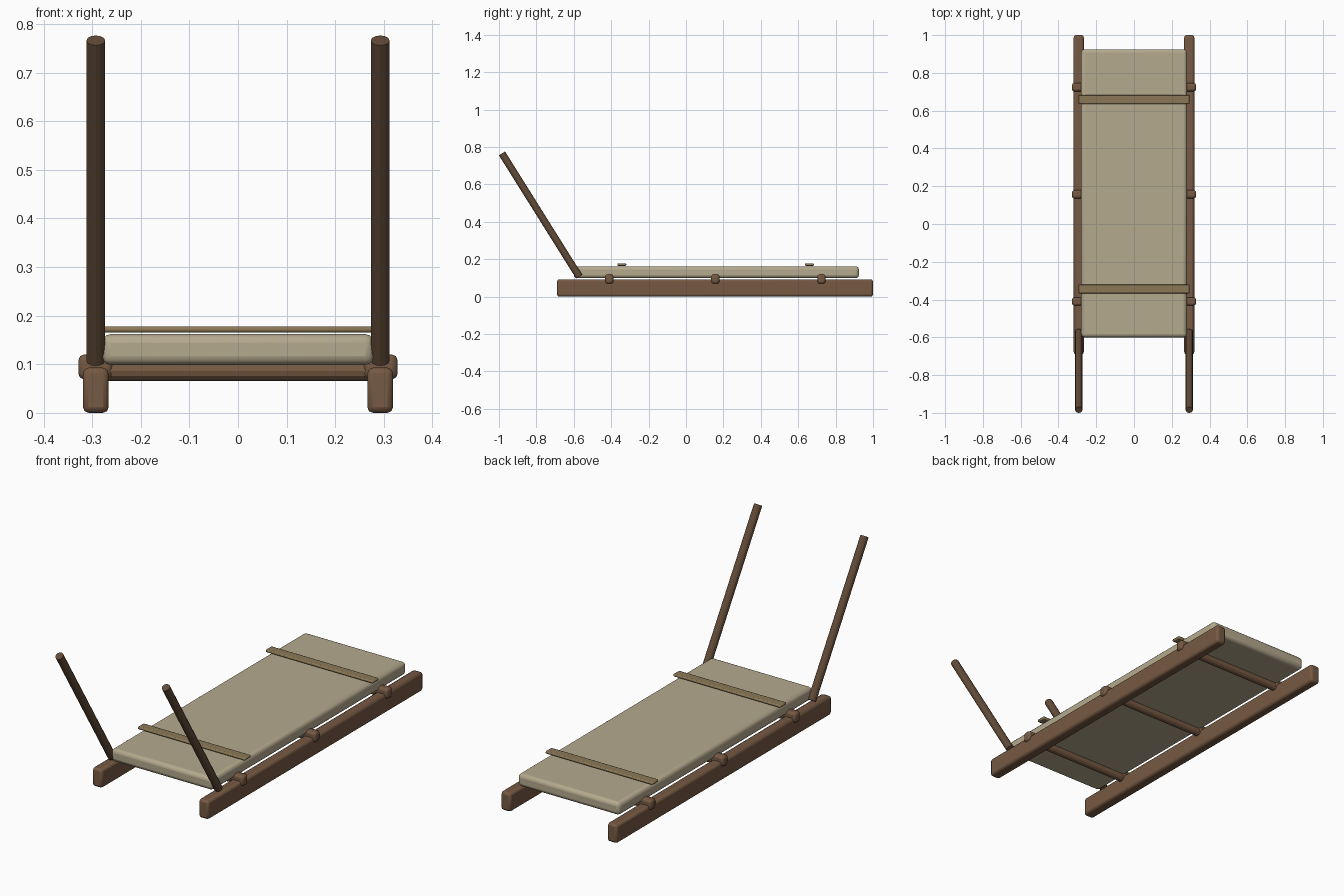
import bpy
from mathutils import Vector

if "Cube" in bpy.data.objects:
    bpy.data.objects.remove(bpy.data.objects["Cube"])


def material(name, rgb):
    m = bpy.data.materials.new(name)
    m.diffuse_color = (*rgb, 1)
    m.use_nodes = True
    m.node_tree.nodes["Principled BSDF"].inputs["Base Color"].default_value = m.diffuse_color
    return m


WOOD = material("wood", (0.18, 0.10, 0.055))
DARK = material("dark_wood", (0.125, 0.072, 0.04))
CANVAS = material("canvas", (0.46, 0.40, 0.27))
STRAP = material("strap_leather", (0.26, 0.19, 0.095))


def box(name, lo, hi, bevel, segments, mat):
    """Bevelled box spanning two opposite corners."""
    lo, hi = Vector(lo), Vector(hi)
    bpy.ops.mesh.primitive_cube_add(size=1, location=(lo + hi) / 2)
    ob = bpy.context.object
    ob.name = name
    ob.scale = hi - lo
    bpy.ops.object.transform_apply(location=False, rotation=False, scale=True)
    mod = ob.modifiers.new("rounded_edges", 'BEVEL')
    mod.width = bevel
    mod.segments = segments
    ob.data.materials.append(mat)
    bpy.ops.object.shade_smooth_by_angle()
    return ob


def pole(name, a, b, radius, mat):
    """Round pole running from a to b."""
    a, b = Vector(a), Vector(b)
    bpy.ops.mesh.primitive_cylinder_add(vertices=12, radius=radius,
                                        depth=(b - a).length, location=(a + b) / 2)
    ob = bpy.context.object
    ob.name = name
    ob.rotation_euler = (b - a).to_track_quat('Z', 'Y').to_euler()
    ob.data.materials.append(mat)
    return ob


BAR_Y = (-0.41, 0.157, 0.724)

for side, s in (("left", -1), ("right", 1)):
    x = s * 0.2925
    # Ground runner
    box(f"runner_{side}", (x - 0.0265, -0.69, 0), (x + 0.0265, 1.0, 0.093),
        0.012, 2, WOOD)
    # Slanted pulling handle
    pole(f"handle_{side}", (x, -0.571, 0.107), (x, -0.984, 0.766), 0.0193, DARK)
    # Lashings where the crossbars meet the runner
    for i, y in enumerate(BAR_Y):
        box(f"lashing_{side}_{i + 1}", (x - 0.036, y - 0.022, 0.069),
            (x + 0.036, y + 0.022, 0.12), 0.012, 2, WOOD)

# Crossbars under the bed
for i, y in enumerate(BAR_Y):
    pole(f"crossbar_{i + 1}", (-0.29, y, 0.086), (0.29, y, 0.086), 0.02, WOOD)

# Padded bed
box("bed", (-0.28, -0.60, 0.099), (0.28, 0.925, 0.162), 0.018, 3, CANVAS)

# Straps across the bed
for i, y in enumerate((-0.343, 0.66)):
    box(f"strap_{i + 1}", (-0.295, y - 0.024, 0.165), (0.295, y + 0.024, 0.178),
        0.005, 2, STRAP)
